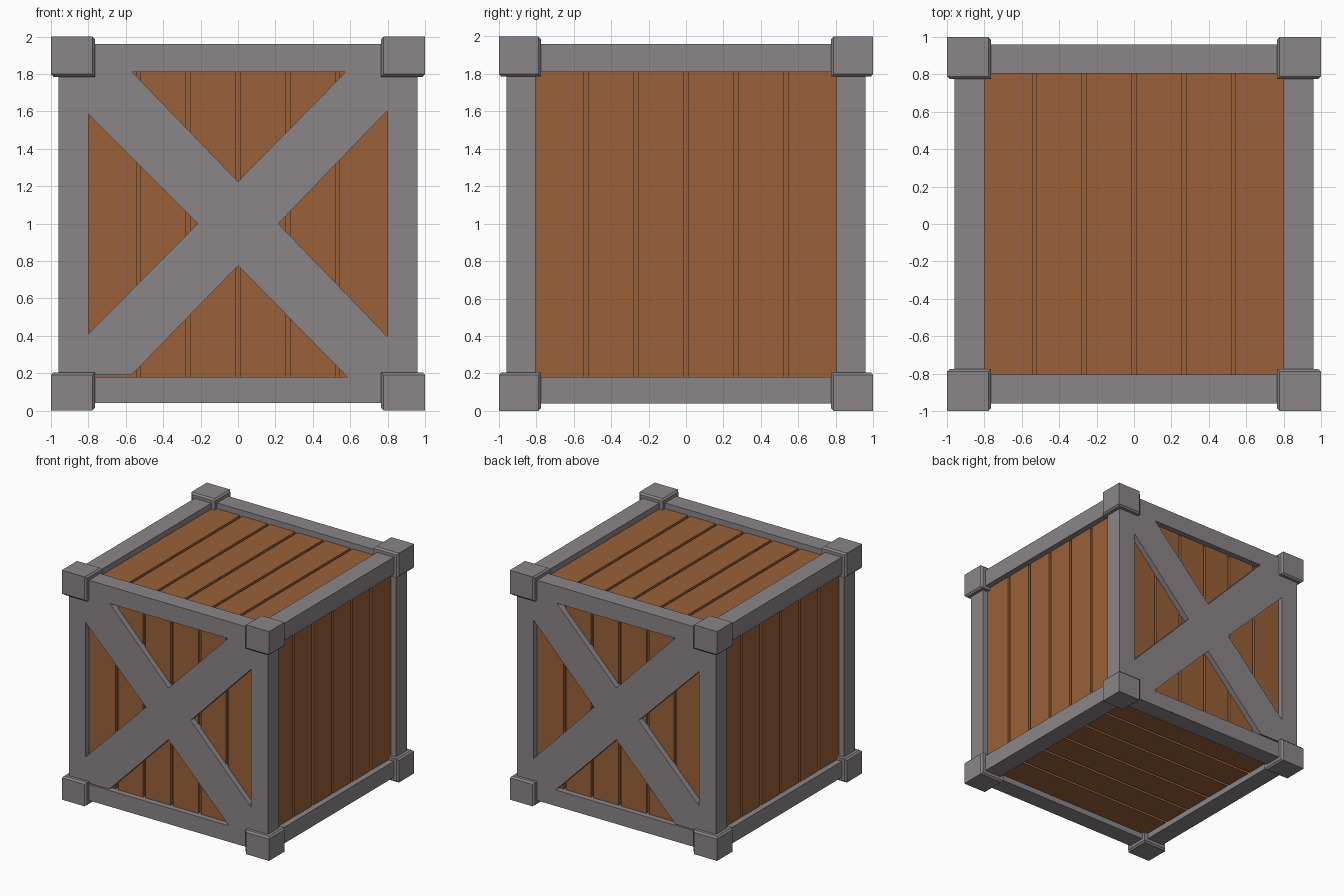
import bpy, bmesh
from mathutils import Matrix, Vector

if "Cube" in bpy.data.objects:
    bpy.data.objects.remove(bpy.data.objects["Cube"])


def material(name, rgb):
    m = bpy.data.materials.new(name)
    m.diffuse_color = (*rgb, 1)
    m.use_nodes = True
    m.node_tree.nodes["Principled BSDF"].inputs["Base Color"].default_value = m.diffuse_color
    return m


METAL = material("grey_frame", (0.26, 0.24, 0.25))
WOOD = material("brown_wood", (0.32, 0.12, 0.04))


def add_box(bm, lo, hi):
    lo, hi = Vector(lo), Vector(hi)
    mat = Matrix.Translation((lo + hi) / 2) @ Matrix.Diagonal((*(hi - lo), 1))
    return bmesh.ops.create_cube(bm, size=1, matrix=mat)["verts"]


def finish(bm, name, mat):
    bmesh.ops.recalc_face_normals(bm, faces=bm.faces)
    me = bpy.data.meshes.new(name)
    bm.to_mesh(me)
    bm.free()
    me.materials.append(mat)
    ob = bpy.data.objects.new(name, me)
    bpy.context.collection.objects.link(ob)
    return ob


def box(name, lo, hi, mat):
    bm = bmesh.new()
    add_box(bm, lo, hi)
    return finish(bm, name, mat)


def span(s, a, b):
    """Range a..b on the positive or negative side."""
    return sorted((s * a, s * b))


Z_BEAM = {"bottom": (0.04, 0.18), "top": (1.81, 1.96)}
Z_BLOCK = {"bottom": (0.0, 0.205), "top": (1.785, 2.0)}
X_NAMES = {-1: "left", 1: "right"}
Y_NAMES = {-1: "front", 1: "back"}

# Frame beams
for level, (z0, z1) in Z_BEAM.items():
    for s in (-1, 1):
        a, b = span(s, 0.805, 0.96)
        box(f"{level}_{Y_NAMES[s]}_beam", (-0.88, a, z0), (0.88, b, z1), METAL)
        a, b = span(s, 0.80, 0.96)
        box(f"{level}_{X_NAMES[s]}_beam", (a, -0.88, z0), (b, 0.88, z1), METAL)

# Corner posts and chamfered corner blocks
for sx in (-1, 1):
    for sy in (-1, 1):
        where = f"{Y_NAMES[sy]}_{X_NAMES[sx]}"
        xa, xb = span(sx, 0.80, 0.96)
        ya, yb = span(sy, 0.805, 0.96)
        box(f"{where}_post", (xa, ya, 0.1), (xb, yb, 1.9), METAL)
        for level, (z0, z1) in Z_BLOCK.items():
            sz = 1 if level == "top" else -1
            outward = Vector((sx, sy, sz))
            xa, xb = span(sx, 0.765, 1.0)
            ya, yb = span(sy, 0.775, 1.0)
            bm = bmesh.new()
            add_box(bm, (xa, ya, z0), (xb, yb, z1))
            bm.normal_update()
            # chamfer only edges between an outer and an inner face
            rim = [e for e in bm.edges
                   if e.link_faces[0].normal.dot(outward)
                   * e.link_faces[1].normal.dot(outward) < 0]
            bmesh.ops.bevel(bm, geom=rim, offset=0.014, segments=1, affect='EDGES')
            finish(bm, f"{level}_{where}_corner_block", METAL)

# Inner wooden body, seen at the bottom of the grooves
box("inner_body", (-0.885, -0.885, 0.115), (0.885, 0.885, 1.885), WOOD)


# Six planks on each side; axes: 0 x, 1 y, 2 z (z measured from the centre)
def planks(name, normal, side, across):
    along = 3 - normal - across
    bm = bmesh.new()
    pitch, gap = 0.266, 0.012
    for i in range(6):
        c = (i - 2.5) * pitch
        lo, hi = [0, 0, 0], [0, 0, 0]
        lo[normal], hi[normal] = span(side, 0.87, 0.91)
        lo[across] = c - pitch / 2 + (gap if i else -0.02)
        hi[across] = c + pitch / 2 - (gap if i < 5 else -0.02)
        lo[along], hi[along] = -0.84, 0.84
        lo[2] += 1
        hi[2] += 1
        add_box(bm, lo, hi)
    finish(bm, name, WOOD)


planks("front_planks", 1, -1, 0)
planks("back_planks", 1, 1, 0)
planks("left_planks", 0, -1, 1)
planks("right_planks", 0, 1, 1)
planks("top_planks", 2, 1, 0)
planks("bottom_planks", 2, -1, 1)

# Cross braces on front and back
CROSS = [(-.8, .19), (-.57, .19), (0, .775), (.585, .18), (.8, .18), (.8, .395),
         (.215, 1), (.8, 1.605), (.8, 1.81), (.575, 1.81), (0, 1.225),
         (-.565, 1.81), (-.8, 1.81), (-.8, 1.585), (-.215, 1), (-.8, .41)]
for s in (-1, 1):
    bm = bmesh.new()
    face = bm.faces.new([bm.verts.new((x, s * 0.96, z)) for x, z in CROSS])
    new = bmesh.ops.extrude_face_region(bm, geom=[face])["geom"]
    bmesh.ops.translate(bm, vec=(0, -s * 0.06, 0),
                        verts=[v for v in new if isinstance(v, bmesh.types.BMVert)])
    finish(bm, f"{Y_NAMES[s]}_cross_brace", METAL)
